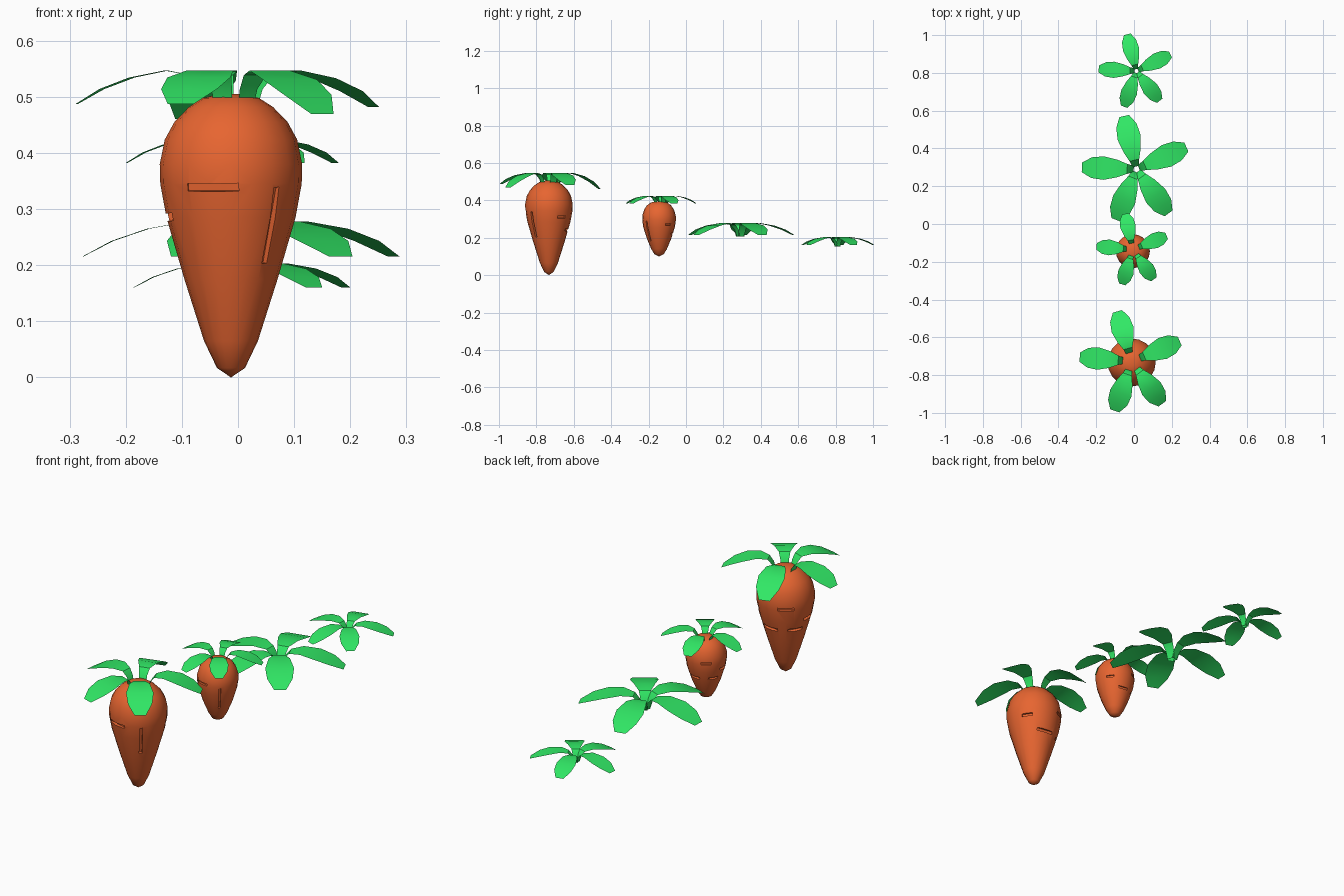
import bpy, bmesh, math
from mathutils import Matrix, Vector

if "Cube" in bpy.data.objects:
    bpy.data.objects.remove(bpy.data.objects["Cube"])


def material(name, col):
    m = bpy.data.materials.new(name)
    m.diffuse_color = (*col, 1)
    m.use_nodes = True
    m.node_tree.nodes["Principled BSDF"].inputs["Base Color"].default_value = m.diffuse_color
    return m


ORANGE = material("orange_skin", (0.80, 0.13, 0.03))
GREEN = material("green_leaf", (0.03, 0.80, 0.13))


def to_object(name, bm, mat=None):
    me = bpy.data.meshes.new(name)
    bm.to_mesh(me)
    bm.free()
    ob = bpy.data.objects.new(name, me)
    bpy.context.collection.objects.link(ob)
    if mat:
        me.materials.append(mat)
    return ob


def activate(ob):
    bpy.ops.object.select_all(action='DESELECT')
    ob.select_set(True)
    bpy.context.view_layer.objects.active = ob


def radius_at(profile, z):
    for (r0, z0), (r1, z1) in zip(profile, profile[1:]):
        if z0 <= z <= z1:
            return r0 + (r1 - r0) * (z - z0) / (z1 - z0)
    return 0


# Carrot root: lathed profile with shallow grooves cut in
def root(name, centre, profile, grooves, k, sides=20):
    bm = bmesh.new()
    rings = []
    for r, z in profile[1:]:
        rings.append([bm.verts.new((r * math.cos(2 * math.pi * i / sides),
                                    r * math.sin(2 * math.pi * i / sides), z)) for i in range(sides)])
    tip = bm.verts.new((0, 0, profile[0][1]))
    for i in range(sides):
        j = (i + 1) % sides
        bm.faces.new((tip, rings[0][j], rings[0][i]))
        for a, b in zip(rings, rings[1:]):
            bm.faces.new((a[i], a[j], b[j], b[i]))
    bm.faces.new(rings[-1])
    bm.normal_update()
    ob = to_object(name, bm, ORANGE)
    ob.location = centre

    # Groove cutters: slim boxes lying on the skin (azimuth, z, length, upright)
    cb = bmesh.new()
    for az, z, length, upright in grooves:
        r = radius_at(profile, z)
        slope = (radius_at(profile, z + .03) - radius_at(profile, z - .03)) / .06
        tilt = math.atan(slope)
        size = (.026 * k, .012 * k, length) if upright else (.03 * k, length, .014 * k)
        mat = (Matrix.Rotation(math.radians(az), 4, 'Z') @ Matrix.Translation((r, 0, z))
               @ Matrix.Rotation(tilt, 4, 'Y') @ Matrix.Diagonal((*size, 1)))
        bmesh.ops.create_cube(cb, size=1, matrix=mat)
    cutter = to_object(name + "_cutter", cb)
    cutter.location = centre
    cutter.hide_render = True
    mod = ob.modifiers.new("grooves", 'BOOLEAN')
    mod.operation = 'DIFFERENCE'
    mod.solver = 'EXACT'
    mod.object = cutter
    activate(ob)
    bpy.ops.object.modifier_apply(modifier=mod.name)
    bpy.data.objects.remove(cutter)
    activate(ob)
    bpy.ops.object.shade_smooth_by_angle(angle=math.radians(35))


# Leaf rows: distance along, half width, height (all relative to leaf length)
LEAF = [(.05, .06, -.25), (.09, .07, -.12), (.17, .09, -.03), (.35, .16, 0),
        (.60, .215, -.045), (.82, .19, -.12), (1, .09, -.215)]


# Leaf bunch: five thin drooping leaves around a centre
def leaves(name, centre, length, angles, inner=0.0, droops=(1,) * 5):
    bm = bmesh.new()
    for ang, droop in zip(angles, droops):
        rot = Matrix.Rotation(math.radians(ang), 3, 'Z')
        rows = []
        for u, w, z in LEAF:
            x = inner + (1 - inner) * u
            h = z * droop if u > .3 else z
            rows.append([bm.verts.new(Vector(centre) + rot @ Vector((x, s * w, h)) * length)
                         for s in (-1, 0, 1)])
        for a, b in zip(rows, rows[1:]):
            for i in (0, 1):
                bm.faces.new((a[i], b[i], b[i + 1], a[i + 1]))
    bm.normal_update()
    ob = to_object(name, bm, GREEN)
    activate(ob)
    bpy.ops.object.shade_smooth_by_angle(angle=math.radians(35))


BIG = [(0, 0), (.025, .017), (.048, .065), (.083, .175), (.115, .285), (.126, .345), (.127, .38),
       (.118, .424), (.101, .455), (.075, .482), (.05, .498), (.02, .505)]
SMALL = [(0, 0), (.025, .012), (.042, .04), (.065, .095), (.084, .155), (.09, .195), (.089, .22),
         (.08, .25), (.064, .274), (.042, .289), (.015, .295)]

root("large_carrot_root", (-.0125, -.733, 0), BIG,
     [(-106, .338, .094, False), (-49, .27, .14, True), (186, .285, .07, False),
      (125, .35, .07, False), (150, .24, .07, False), (82, .24, .08, False), (35, .31, .05, False)], 1)
root("small_carrot_root", (-.006, -.144, .1), SMALL,
     [(-106, .20, .06, False), (-49, .135, .11, True), (186, .16, .045, False),
      (125, .20, .045, False), (150, .12, .045, False), (82, .12, .05, False), (35, .17, .035, False)], .7)

# Leaf bunches: left, back, right, front right, front left
leaves("large_carrot_leaves", (-.012, -.728, .547), .276, (175, 106, 23, -54, -109),
       .11, (1, 1.45, 1.1, 1.3, 1))
leaves("small_carrot_leaves", (-.006, -.135, .424), .193, (175, 102, 22, -55, -107), .11)
leaves("large_loose_leaves", (.013, .29, .278), .289, (178, 103, 24, -54, -112))
leaves("small_loose_leaves", (.013, .81, .203), .2, (177, 104, 26, -52, -109))
